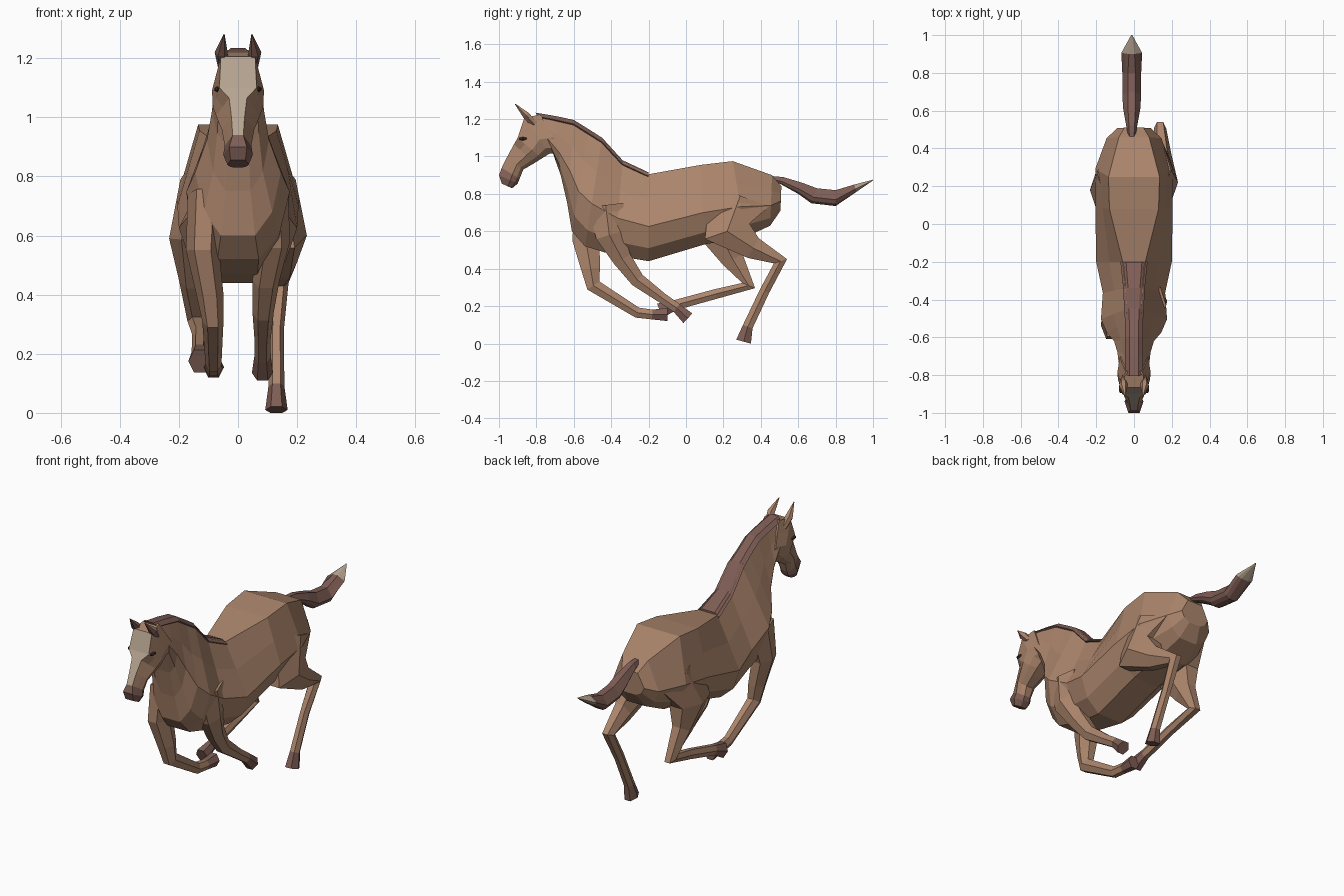
import bpy, bmesh, math
from mathutils import Vector

old = bpy.data.objects.get("Cube")
if old:
    bpy.data.objects.remove(old, do_unlink=True)


def material(name, rgb):
    m = bpy.data.materials.new(name)
    m.use_nodes = True
    m.diffuse_color = (*rgb, 1)
    m.node_tree.nodes["Principled BSDF"].inputs["Base Color"].default_value = (*rgb, 1)
    return m


MATS = [
    material("coat brown", (0.41, 0.235, 0.15)),
    material("dark reddish brown", (0.21, 0.11, 0.09)),
    material("pale beige", (0.47, 0.37, 0.28)),
    material("eye dark", (0.05, 0.03, 0.025)),
]
COAT, DARK, PALE, EYE = range(len(MATS))


def finish(name, bm):
    bmesh.ops.recalc_face_normals(bm, faces=bm.faces)
    mesh = bpy.data.meshes.new(name)
    for m in MATS:
        mesh.materials.append(m)
    bm.to_mesh(mesh)
    bm.free()
    bpy.context.collection.objects.link(bpy.data.objects.new(name, mesh))


def loft(name, rings, paint):
    """Skin rings of points; paint(segment, side) gives each face its colour."""
    bm = bmesh.new()
    loops = [[bm.verts.new(p) for p in ring] for ring in rings]
    count = len(loops[0])
    for segment, (a, b) in enumerate(zip(loops, loops[1:])):
        for i in range(count):
            j = (i + 1) % count
            face = bm.faces.new((a[i], a[j], b[j], b[i]))
            face.material_index = paint(segment, i)
    bm.faces.new(loops[0]).material_index = paint(0, -1)
    bm.faces.new(loops[-1]).material_index = paint(len(rings) - 2, -1)
    finish(name, bm)


def section(top, bottom, width, top_width, x=0):
    """Ten-sided cross-section hung between a top and a bottom point (y, z)."""
    top, bottom = Vector((x, *top)), Vector((x, *bottom))
    half = [(0, top_width), (0.3, (top_width + width) / 2),
            (0.6, width), (0.85, 0.8 * width), (1, 0.4 * width)]

    def flank(sign):
        return [top.lerp(bottom, t) + Vector((sign * w, 0, 0)) for t, w in half]

    return flank(1) + flank(-1)[::-1]


def tube(name, points, radii, paint, sides=6):
    """Limb through points, with a sideways and a fore-aft radius at each."""
    points = [Vector(p) for p in points]
    last = len(points) - 1
    rings = []
    for k, (centre, (wide, deep)) in enumerate(zip(points, radii)):
        before = (centre - points[max(k - 1, 0)]).normalized()
        after = (points[min(k + 1, last)] - centre).normalized()
        along = before + after
        across = Vector((0, -along.z, along.y)).normalized() * deep * 1.12
        angles = [math.tau * i / sides for i in range(sides)]
        rings.append([centre + Vector((wide * math.cos(a), 0, 0)) + across * math.sin(a)
                      for a in angles])
    loft(name, rings, paint)


# Torso and neck in one skin, from rump to poll
torso = [
    ((0.51, 0.84), (0.505, 0.71), 0.09, 0.05),
    ((0.46, 0.9), (0.45, 0.63), 0.145, 0.08),
    ((0.25, 0.975), (0.32, 0.57), 0.205, 0.135),
    ((0.08, 0.955), (0.1, 0.53), 0.205, 0.13),
    ((-0.2, 0.905), (-0.2, 0.44), 0.2, 0.06),
    ((-0.34, 0.97), (-0.38, 0.47), 0.165, 0.045),
    ((-0.45, 1.09), (-0.54, 0.52), 0.175, 0.04),
    ((-0.52, 1.135), (-0.61, 0.6), 0.145, 0.035),
    ((-0.6, 1.185), (-0.635, 0.75), 0.105, 0.035),
    ((-0.69, 1.205), (-0.67, 0.9), 0.088, 0.035),
    ((-0.8, 1.225), (-0.71, 1.02), 0.08, 0.035),
]
loft("torso_and_neck", [section(*s) for s in torso], lambda segment, i: COAT)

# Mane strip following the crest of the neck
mane = []
for top, bottom, width, crest in torso[4:]:
    top, bottom = Vector(top), Vector(bottom)
    down = (bottom - top).normalized()
    mane.append(section(top - down * 0.01, top + down * 0.025, crest + 0.012, crest * 0.7))
loft("mane", mane, lambda segment, i: DARK)

# Head with a pale blaze on the top faces and a dark muzzle
head = [
    ((-0.78, 1.225), (-0.66, 1.02), 0.075, 0.045),
    ((-0.865, 1.205), (-0.73, 1.015), 0.088, 0.058),
    ((-0.9, 1.1), (-0.77, 0.99), 0.085, 0.063),
    ((-0.92, 1.065), (-0.81, 0.965), 0.074, 0.03),
    ((-0.955, 1.0), (-0.87, 0.93), 0.055, 0.022),
    ((-0.985, 0.94), (-0.89, 0.88), 0.045, 0.018),
    ((-1.0, 0.9), (-0.9, 0.855), 0.05, 0.03),
    ((-0.985, 0.855), (-0.93, 0.83), 0.036, 0.025),
]


def head_paint(segment, i):
    if segment >= 5:
        return DARK
    return PALE if i == 9 and segment >= 1 else COAT


loft("head", [section(*s) for s in head], head_paint)

# Ears, dark inside, and eyes on both sides
for side, label in ((1, "left"), (-1, "right")):
    ear = [(side * 0.05, -0.81, 1.17), (side * 0.057, -0.855, 1.22),
           (side * 0.047, -0.913, 1.28)]
    tube(label + "_ear", ear, [(0.018, 0.018), (0.022, 0.02), (0.002, 0.002)],
         lambda segment, i: DARK if i < 3 else COAT)
    bm = bmesh.new()
    bmesh.ops.create_icosphere(bm, subdivisions=1, radius=1)
    bmesh.ops.scale(bm, vec=(0.012, 0.026, 0.01), verts=bm.verts)
    bmesh.ops.translate(bm, vec=(side * 0.07, -0.872, 1.095), verts=bm.verts)
    for face in bm.faces:
        face.material_index = EYE
    finish(label + "_eye", bm)

# Tail with a pale tip
tail = [
    ((0.46, 0.895), (0.47, 0.865), 0.02, 0.012),
    ((0.52, 0.89), (0.51, 0.85), 0.028, 0.015),
    ((0.62, 0.86), (0.6, 0.8), 0.045, 0.02),
    ((0.7, 0.83), (0.67, 0.75), 0.05, 0.02),
    ((0.8, 0.82), (0.8, 0.735), 0.05, 0.02),
    ((0.9, 0.85), (0.91, 0.81), 0.055, 0.015),
    ((1.0, 0.876), (1.0, 0.872), 0.003, 0.002),
]
loft("tail", [section(*s, x=-0.012) for s in tail],
     lambda segment, i: PALE if segment == len(tail) - 2 else DARK)

# Legs: each pair shares its spread and thickness, each leg has its own stride
hind_spread = [0.1, 0.15, 0.15, 0.138, 0.13, 0.13, 0.13]
hind_radii = [(0.095, 0.17), (0.083, 0.13), (0.05, 0.062), (0.033, 0.038),
              (0.025, 0.027), (0.027, 0.028), (0.038, 0.042)]
fore_spread = [0.11, 0.12, 0.095, 0.085, 0.083, 0.083, 0.083]
fore_radii = [(0.06, 0.1), (0.056, 0.075), (0.046, 0.052), (0.036, 0.04),
              (0.027, 0.029), (0.028, 0.027), (0.036, 0.036)]


def leg(name, side, spread, radii, stride):
    points = [(side * x, y, z) for x, (y, z) in zip(spread, stride)]
    hoof = len(points) - 2
    tube(name, points, radii, lambda segment, i: DARK if segment == hoof else COAT)


leg("left_hind_leg", 1, hind_spread, hind_radii,
    [(0.29, 0.79), (0.22, 0.6), (0.36, 0.51), (0.505, 0.44),
     (0.42, 0.28), (0.33, 0.09), (0.308, 0.01)])
leg("right_hind_leg", -1, hind_spread, hind_radii,
    [(0.27, 0.79), (0.18, 0.59), (0.25, 0.45), (0.335, 0.31),
     (0.16, 0.265), (-0.06, 0.205), (-0.14, 0.175)])
leg("left_fore_leg", 1, fore_spread, fore_radii,
    [(-0.43, 0.74), (-0.41, 0.58), (-0.34, 0.45), (-0.26, 0.34),
     (-0.13, 0.245), (-0.05, 0.19), (0.01, 0.135)])
leg("right_fore_leg", -1, fore_spread, fore_radii,
    [(-0.5, 0.74), (-0.535, 0.55), (-0.51, 0.4), (-0.495, 0.31),
     (-0.26, 0.165), (-0.18, 0.155), (-0.1, 0.155)])
